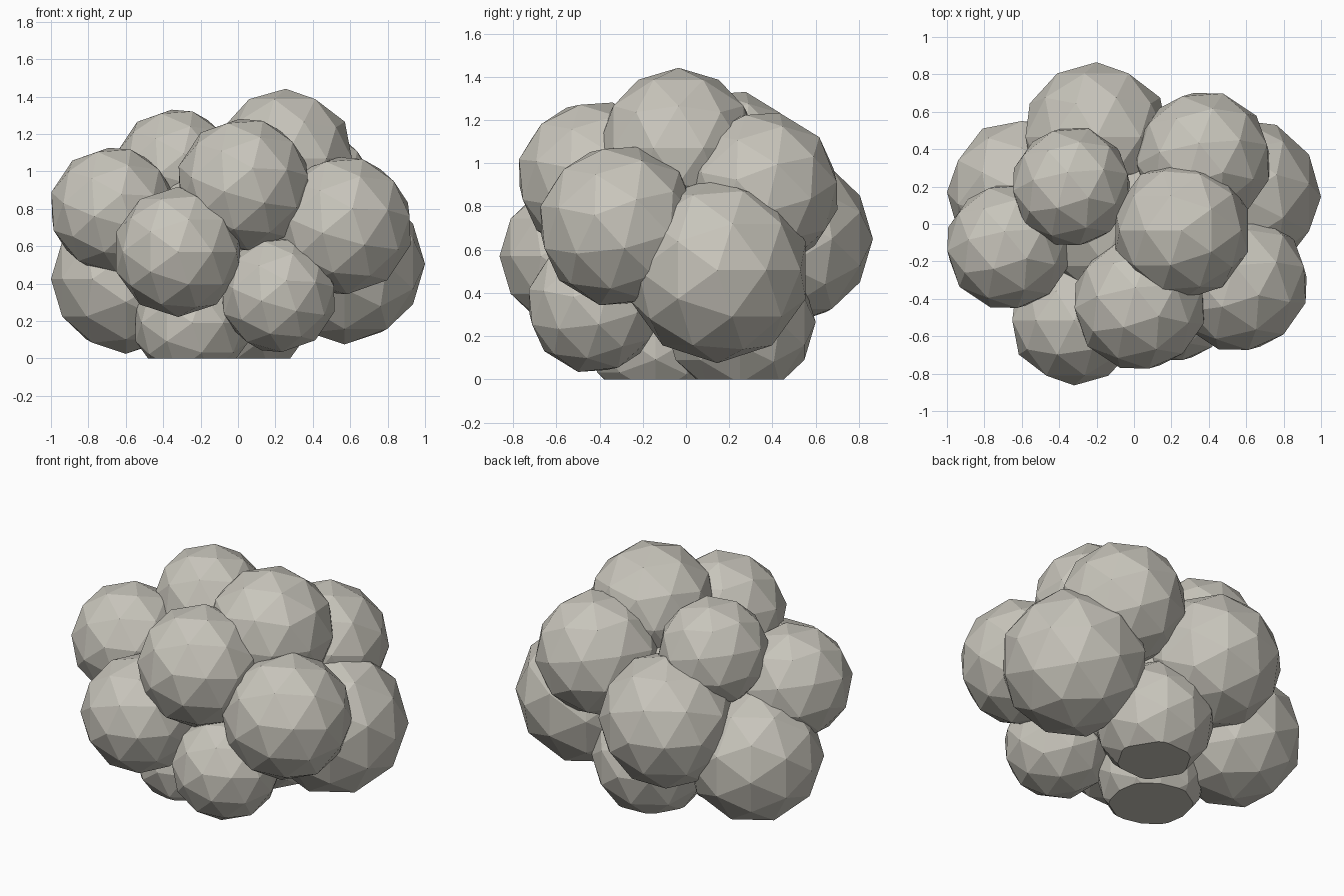
import bpy, bmesh
from mathutils import Vector

if "Cube" in bpy.data.objects:
    bpy.data.objects.remove(bpy.data.objects["Cube"])

# One warm grey for the whole cluster
stone = bpy.data.materials.new("warm_grey")
stone.use_nodes = True
stone.diffuse_color = (0.58, 0.56, 0.50, 1)
shader = stone.node_tree.nodes["Principled BSDF"]
shader.inputs["Base Color"].default_value = stone.diffuse_color
shader.inputs["Roughness"].default_value = 0.9


def lobe(name, centre, radius, pole):
    """Faceted ball with one vertex along pole, cut flat at the ground."""
    bm = bmesh.new()
    bmesh.ops.create_icosphere(bm, subdivisions=2, radius=radius)
    turn = Vector(pole).to_track_quat("Z", "Y").to_matrix()
    bmesh.ops.rotate(bm, matrix=turn, verts=bm.verts)
    bmesh.ops.translate(bm, vec=centre, verts=bm.verts)
    if min(v.co.z for v in bm.verts) < 0:
        cut = bmesh.ops.bisect_plane(
            bm, geom=bm.verts[:] + bm.edges[:] + bm.faces[:],
            plane_co=(0, 0, 0), plane_no=(0, 0, 1), clear_inner=True)
        rim = [e for e in cut["geom_cut"] if isinstance(e, bmesh.types.BMEdge)]
        bmesh.ops.contextual_create(bm, geom=rim)
    bmesh.ops.recalc_face_normals(bm, faces=bm.faces)
    mesh = bpy.data.meshes.new(name)
    bm.to_mesh(mesh)
    bm.free()
    mesh.materials.append(stone)
    bpy.context.collection.objects.link(bpy.data.objects.new(name, mesh))


UP, LEFT, RIGHT = (0, 0, 1), (1, 0, 0), (-1, 0, 0)
FRONT, BACK = (0, -1, 0), (0, 1, 0)
TILTED = (0.3, -0.2, 1)

# Core and upper lobes
lobe("core_lobe", (-0.08, 0, 0.60), 0.45, UP)
lobe("top_lobe", (0.255, -0.035, 1.07), 0.372, UP)
lobe("top_right_lobe", (-0.335, 0.20, 1.015), 0.325, TILTED)
lobe("upper_front_lobe", (0.03, -0.425, 0.93), 0.362, TILTED)
lobe("upper_back_left_lobe", (0.37, 0.345, 0.875), 0.37, TILTED)

# Ring of middle lobes
lobe("right_lobe", (-0.67, -0.12, 0.795), 0.342, TILTED)
lobe("front_right_lobe", (-0.32, -0.515, 0.57), 0.348, FRONT)
lobe("front_left_lobe", (0.56, -0.31, 0.71), 0.378, TILTED)
lobe("left_lobe", (0.57, 0.145, 0.505), 0.43, LEFT)
lobe("back_lobe", (-0.20, 0.465, 0.65), 0.40, BACK)

# Lower lobes
lobe("lower_right_lobe", (-0.60, 0.17, 0.425), 0.40, RIGHT)
lobe("lower_front_lobe", (0.215, -0.425, 0.34), 0.315, TILTED)
lobe("base_front_lobe", (-0.245, -0.14, 0.19), 0.318, FRONT)
lobe("base_back_lobe", (0.06, 0.25, 0.265), 0.35, BACK)
